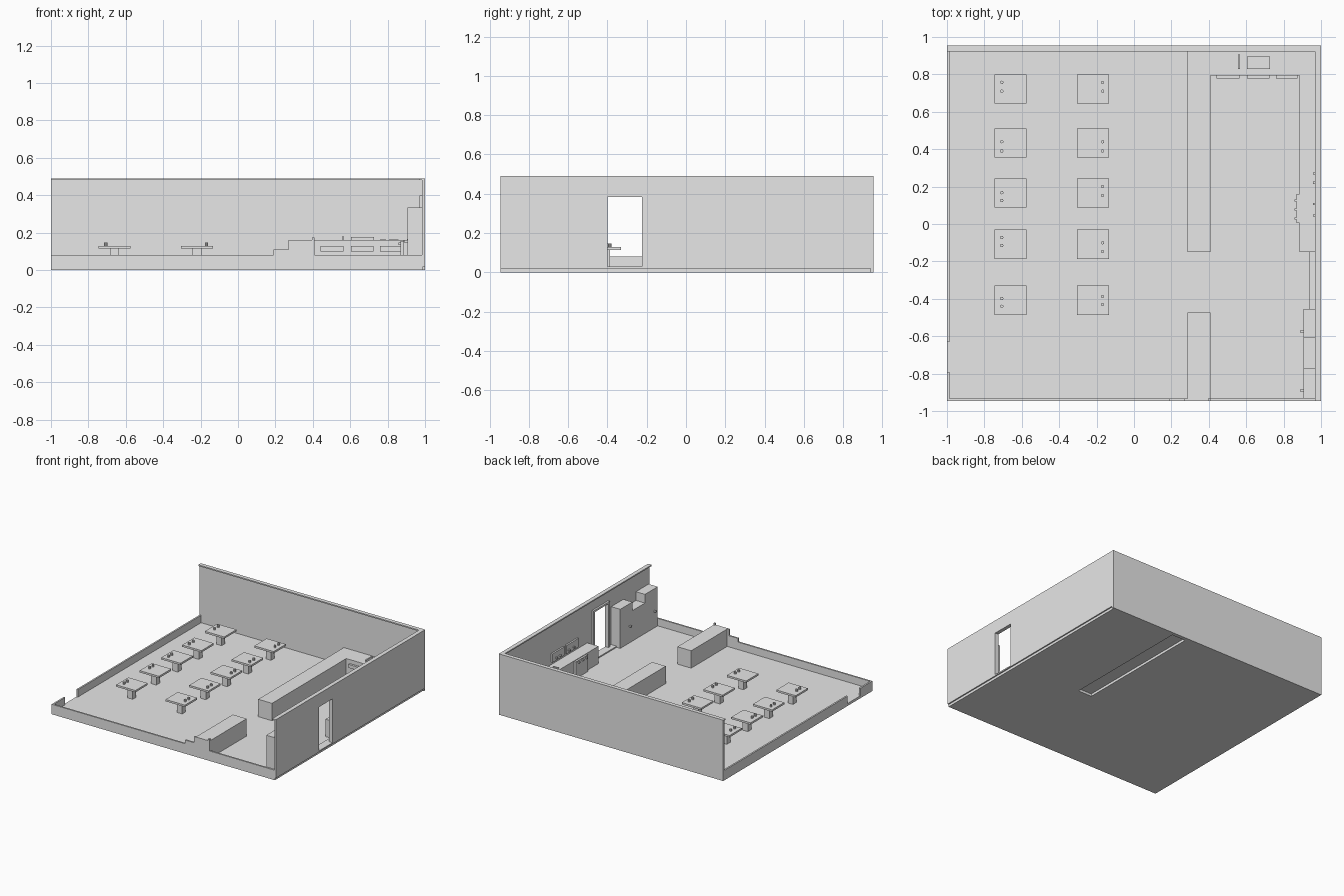
import bpy
import bmesh

if "Cube" in bpy.data.objects:
    bpy.data.objects.remove(bpy.data.objects["Cube"])

grey = bpy.data.materials.new("plain_grey")
grey.use_nodes = True
grey.diffuse_color = (0.8, 0.8, 0.8, 1)
grey.node_tree.nodes["Principled BSDF"].inputs["Base Color"].default_value = (0.8, 0.8, 0.8, 1)


def finish(name, bm):
    mesh = bpy.data.meshes.new(name)
    bm.to_mesh(mesh)
    bm.free()
    mesh.materials.append(grey)
    obj = bpy.data.objects.new(name, mesh)
    bpy.context.collection.objects.link(obj)
    return obj


def box(name, x, y, z):
    """Box from (min, max) ranges."""
    bm = bmesh.new()
    bmesh.ops.create_cube(bm, size=1)
    for v in bm.verts:
        for i, (lo, hi) in enumerate((x, y, z)):
            v.co[i] = lo if v.co[i] < 0 else hi
    return finish(name, bm)


def cylinder(name, x, y, z0, z1, r):
    bm = bmesh.new()
    bmesh.ops.create_cone(bm, cap_ends=True, segments=10, radius1=r, radius2=r, depth=z1 - z0)
    bmesh.ops.translate(bm, verts=bm.verts, vec=(x, y, (z0 + z1) / 2))
    return finish(name, bm)


FLOOR, LOW, HIGH, COUNTER = 0.02, 0.08, 0.49, 0.16
FRONT, BACK = -0.945, 0.955
WALL_X, WALL_Y = 0.985, 0.94
BAR = (0.285, 0.408)
BAR_END = -0.15

# Floor, left open beneath the long bar
box("floor_left", (-1, BAR[0]), (FRONT, WALL_Y), (0, FLOOR))
box("floor_right", (BAR[1], 0.99), (FRONT, WALL_Y), (0, FLOOR))
box("floor_under_bar_front", BAR, (FRONT, BAR_END), (0, FLOOR))
box("floor_under_bar_back", BAR, (0.925, WALL_Y), (0, FLOOR))

# Tall walls with a projecting cap
box("back_wall", (-1, 1), (WALL_Y, BACK), (0, HIGH))
box("back_wall_cap", (-1, 1), (0.923, BACK), (0.48, HIGH))
box("right_wall_cap", (0.967, 1), (FRONT, BACK), (0.48, HIGH))

# Right wall around the doorway
DOOR_Y, DOOR_Z = (-0.40, -0.225), (0.03, 0.383)
wall = (WALL_X, 1)
box("right_wall_front", wall, (FRONT, DOOR_Y[0]), (FLOOR, HIGH))
box("right_wall_back", wall, (DOOR_Y[1], BACK), (FLOOR, HIGH))
box("right_wall_lintel", wall, DOOR_Y, (DOOR_Z[1], HIGH))
box("door_sill", wall, DOOR_Y, (FLOOR, DOOR_Z[0]))
trim = (0.97, WALL_X)
box("door_frame_front", trim, (DOOR_Y[0] - 0.015, DOOR_Y[0]), (FLOOR, 0.398))
box("door_frame_back", trim, (DOOR_Y[1], DOOR_Y[1] + 0.015), (FLOOR, 0.398))
box("door_frame_top", trim, DOOR_Y, (DOOR_Z[1], 0.398))
box("door_step", (0.937, WALL_X), (-0.455, BAR_END), (FLOOR, 0.03))

# Low walls, with an entrance gap on the right-hand side seen from behind
low = (-1, -0.987)
box("left_wall_back", low, (-0.63, WALL_Y), (FLOOR, LOW))
box("left_wall_front", low, (FRONT, -0.79), (FLOOR, LOW))
front = (FRONT, -0.932)
box("front_wall", (-0.987, WALL_X), front, (FLOOR, LOW))
box("front_wall_low_step", (0.19, 0.27), front, (LOW, 0.11))
box("front_wall_high_step", (0.27, BAR[1]), front, (LOW, COUNTER))
box("front_wall_post", (0.396, BAR[1]), front, (COUNTER, 0.175))

# Bar and counters
box("front_bar", BAR, (-0.932, -0.473), (FLOOR, COUNTER))
box("long_bar", BAR, (BAR_END, WALL_Y), (FLOOR, COUNTER))
box("back_counter", (BAR[1], WALL_X), (0.795, WALL_Y), (FLOOR, COUNTER))
box("right_counter", (0.885, WALL_X), (BAR_END, 0.795), (FLOOR, COUNTER))
box("oven", (0.87, 0.885), (0.005, 0.16), (FLOOR, COUNTER - 0.005))
for y in (0.03, 0.077, 0.125):
    box("oven_knob", (0.857, 0.87), (y - 0.006, y + 0.006), (0.135, 0.147))
for x in ((0.44, 0.565), (0.603, 0.725), (0.758, 0.875)):
    box("counter_drawer", x, (0.778, 0.795), (0.1, 0.128))

# Things on the counters
box("cutting_board", (0.555, 0.566), (0.83, 0.905), (COUNTER, 0.178))
box("counter_tray", (0.603, 0.728), (0.83, 0.895), (COUNTER, 0.176))
for x in ((0.76, 0.79), (0.808, 0.857)):
    for y in ((0.815, 0.848), (0.865, 0.91)):
        box("hob_plate", x, y, (COUNTER, 0.163))
for i in range(4):
    y = 0.325 + i * 0.0315
    box("plate_rack_slat", (0.903, 0.95), (y, y + 0.013), (COUNTER, 0.165))

# Shallow cupboards on the right wall, each with two handles
for y0, y1, z0, z1, handles in ((0.157, 0.31, 0.18, 0.25, (0.22, 0.27)),
                               (-0.02, 0.13, 0.18, 0.25, (0.045, 0.107))):
    box("wall_cupboard", (0.972, WALL_X), (y0, y1), (z0, z1))
    for y in handles:
        box("cupboard_handle", (0.956, 0.972), (y - 0.006, y + 0.006), (0.2, 0.21))

# Tall cabinets with a lower unit between them
box("tall_cabinet_back", (0.905, WALL_X), (-0.61, -0.455), (FLOOR, 0.335))
box("middle_cabinet", (0.905, WALL_X), (-0.77, -0.61), (FLOOR, 0.265))
box("tall_cabinet_front", (0.905, WALL_X), (-0.932, -0.77), (FLOOR, 0.335))
for y in (-0.575, -0.89):
    box("cabinet_knob", (0.888, 0.905), (y - 0.006, y + 0.006), (0.148, 0.16))

# Tables with a centre leg and two cups each
left_cups = ((0.757, 0.71), (0.44, 0.39), (0.168, 0.126), (-0.072, -0.115), (-0.398, -0.44))
right_cups = ((0.757, 0.71), (0.44, 0.39), (0.2, 0.152), (-0.1, -0.147), (-0.388, -0.43))
rows = (0.722, 0.433, 0.166, -0.108, -0.408)
for cx, cup_x, cups in ((-0.66, -0.707, left_cups), (-0.219, -0.168, right_cups)):
    for cy, pair in zip(rows, cups):
        box("table_top", (cx - 0.086, cx + 0.086), (cy - 0.078, cy + 0.078), (0.114, 0.129))
        box("table_leg", (cx - 0.023, cx + 0.023), (cy - 0.022, cy + 0.022), (FLOOR, 0.114))
        for y in pair:
            cylinder("cup", cup_x, y, 0.129, 0.146, 0.009)
